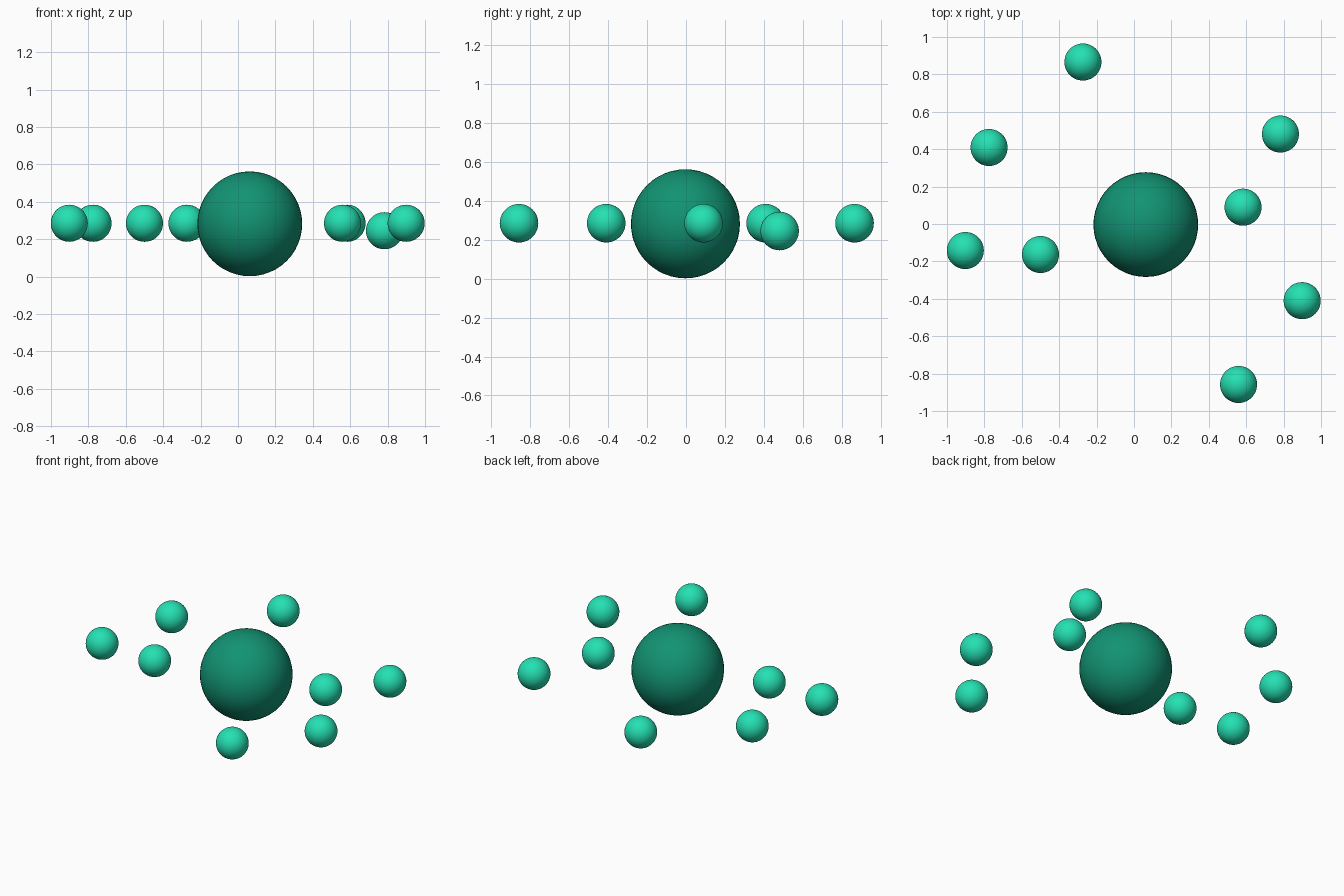
import bpy

if "Cube" in bpy.data.objects:
    bpy.data.objects.remove(bpy.data.objects["Cube"])


def material(name, colour):
    mat = bpy.data.materials.new(name)
    mat.diffuse_color = colour
    mat.use_nodes = True
    mat.node_tree.nodes["Principled BSDF"].inputs["Base Color"].default_value = mat.diffuse_color
    return mat


def ball(name, centre, radius, mat):
    bpy.ops.mesh.primitive_uv_sphere_add(segments=48, ring_count=24, radius=radius, location=centre)
    obj = bpy.context.object
    obj.name = name
    obj.data.materials.append(mat)
    bpy.ops.object.shade_smooth()
    return obj


dark_green = material("dark_green", (0.006, 0.29, 0.17, 1))
light_green = material("light_green", (0.018, 0.75, 0.45, 1))

# Large central ball
ball("nucleus", (0.063, -0.003, 0.282), 0.28, dark_green)

# Eight small balls: two on the inner orbit, six on the outer orbit
Z = 0.285
inner = [(-0.50, -0.163, Z), (0.583, 0.09, Z)]
outer = [(-0.273, 0.866, Z), (-0.775, 0.409, Z), (-0.902, -0.142, Z),
         (0.783, 0.481, 0.245), (0.899, -0.41, Z), (0.559, -0.858, Z)]
for orbit, centres in (("inner", inner), ("outer", outer)):
    for i, centre in enumerate(centres, 1):
        ball(f"{orbit}_electron_{i}", centre, 0.099, light_green)
